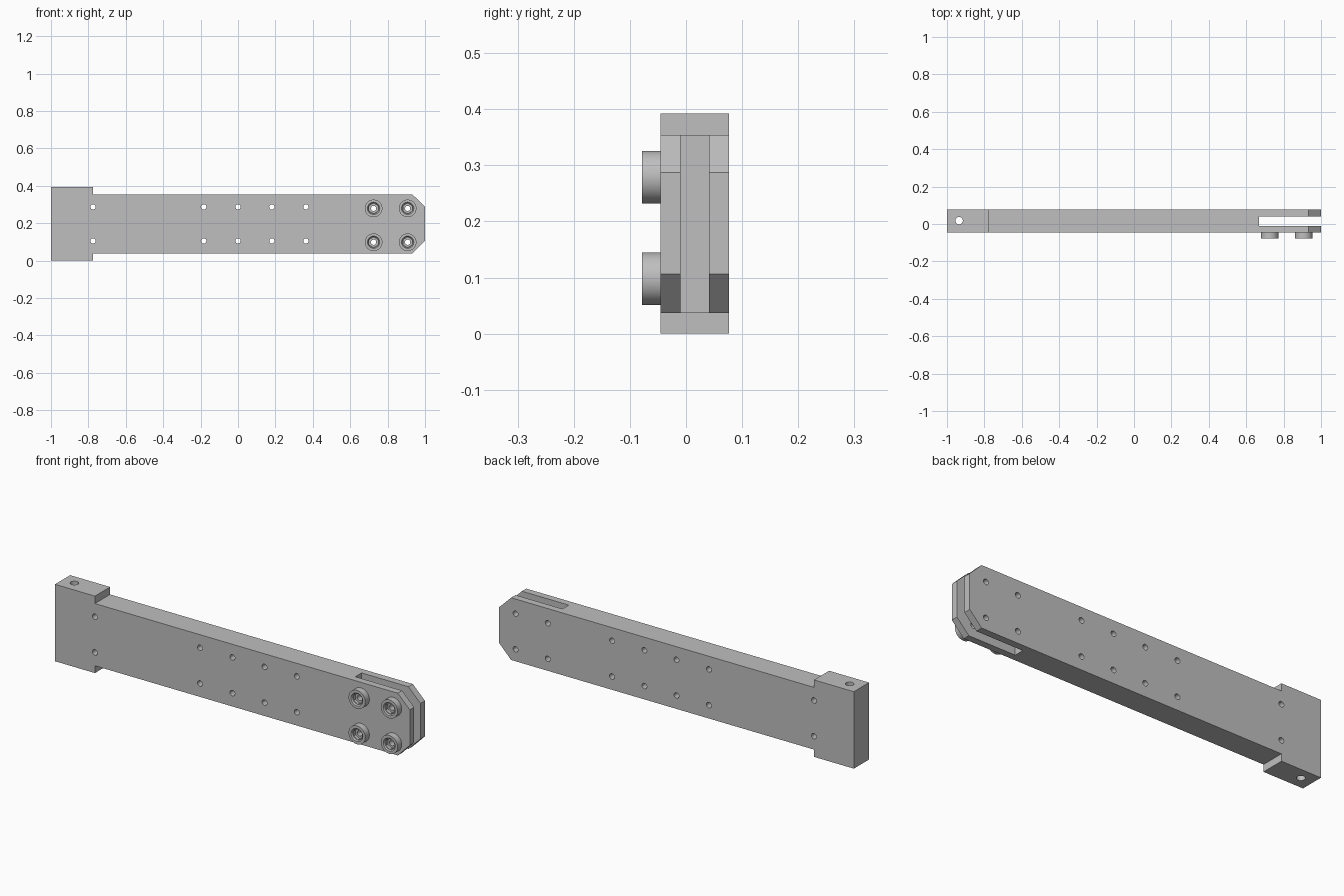
import bpy, bmesh, math
from mathutils import Matrix, Vector

cube = bpy.data.objects.get("Cube")
if cube:
    bpy.data.objects.remove(cube, do_unlink=True)

grey = bpy.data.materials.new("plain_grey")
grey.use_nodes = True
COLOR = (0.52, 0.52, 0.52, 1)
grey.diffuse_color = COLOR
grey.node_tree.nodes["Principled BSDF"].inputs["Base Color"].default_value = COLOR

FRONT, BACK = -0.045, 0.077
MID_Y = (FRONT + BACK) / 2
HOLE_R = 0.014
TO_FRONT = Matrix.Rotation(math.radians(90), 4, "X")   # local +z becomes -y


def make(name, bm):
    bmesh.ops.recalc_face_normals(bm, faces=bm.faces)
    mesh = bpy.data.meshes.new(name)
    bm.to_mesh(mesh)
    bm.free()
    mesh.materials.append(grey)
    obj = bpy.data.objects.new(name, mesh)
    bpy.context.collection.objects.link(obj)
    return obj


def add_rod(bm, centre, length, r1, r2=None, sides=32, along_y=True, turn=0):
    """Cylinder or cone; along y the second radius is at the front end."""
    m = Matrix.Translation(Vector(centre))
    if along_y:
        m = m @ TO_FRONT
    m = m @ Matrix.Rotation(turn, 4, "Z")
    bmesh.ops.create_cone(bm, cap_ends=True, segments=sides, radius1=r1,
                          radius2=r1 if r2 is None else r2, depth=length, matrix=m)


def cut(obj, bm):
    """Subtract the cutter mesh, then discard it."""
    cutter = make("cutter", bm)
    cutter.hide_render = True
    mod = obj.modifiers.new("cut", "BOOLEAN")
    mod.operation, mod.solver, mod.object = "DIFFERENCE", "EXACT", cutter
    bpy.context.view_layer.update()
    result = bpy.data.meshes.new_from_object(
        obj.evaluated_get(bpy.context.evaluated_depsgraph_get()))
    obj.modifiers.clear()
    obj.data = result
    bpy.data.objects.remove(cutter, do_unlink=True)


def smooth(obj):
    bpy.ops.object.select_all(action="DESELECT")
    obj.select_set(True)
    bpy.context.view_layer.objects.active = obj
    bpy.ops.object.shade_smooth_by_angle(angle=math.radians(30))


# Arm: T-shaped outline with a chamfered tip, extruded front to back
outline = [(-1, 0), (-0.775, 0), (-0.775, 0.037), (0.932, 0.037), (1, 0.106),
           (1, 0.287), (0.932, 0.354), (-0.775, 0.354), (-0.775, 0.392), (-1, 0.392)]
bm = bmesh.new()
face = bm.faces.new([bm.verts.new((x, FRONT, z)) for x, z in outline])
side = bmesh.ops.extrude_face_region(bm, geom=[face])["geom"]
bmesh.ops.translate(bm, verts=[v for v in side if isinstance(v, bmesh.types.BMVert)],
                    vec=(0, BACK - FRONT, 0))
arm = make("arm", bm)

# Slot that forks the tip
bm = bmesh.new()
bmesh.ops.create_cube(bm, size=1, matrix=Matrix.Translation((0.868, 0.0155, 0.2))
                      @ Matrix.Diagonal((0.4, 0.051, 1, 1)))
cut(arm, bm)

# Through holes in the arm, and the upright hole in the wide end
BOLTS = [(x, z) for x in (0.725, 0.907) for z in (0.098, 0.279)]
holes = [(x, z) for x in (-0.775, -0.183, 0, 0.181, 0.363) for z in (0.105, 0.287)]
bm = bmesh.new()
for x, z in holes + BOLTS:
    add_rod(bm, (x, MID_Y, z), 0.3, HOLE_R)
add_rod(bm, (-0.935, MID_Y + 0.002, 0.2), 0.6, 0.02, along_y=False)
cut(arm, bm)
smooth(arm)

# Bolt heads: bevelled hexagonal socket with a bore through to the arm
HEAD = 0.033
for i, (x, z) in enumerate(BOLTS):
    bm = bmesh.new()
    add_rod(bm, (x, FRONT - HEAD / 2, z), HEAD, 0.047, sides=48)
    head = make(f"bolt_head_{i + 1}", bm)
    tip = FRONT - HEAD
    bm = bmesh.new()
    add_rod(bm, (x, tip, z), 0.012, 0.028, 0.038)
    cut(head, bm)
    bm = bmesh.new()
    add_rod(bm, (x, tip, z), 0.044, 0.027, sides=6)
    cut(head, bm)
    bm = bmesh.new()
    add_rod(bm, (x, FRONT, z), 0.2, HOLE_R)
    cut(head, bm)
    smooth(head)
